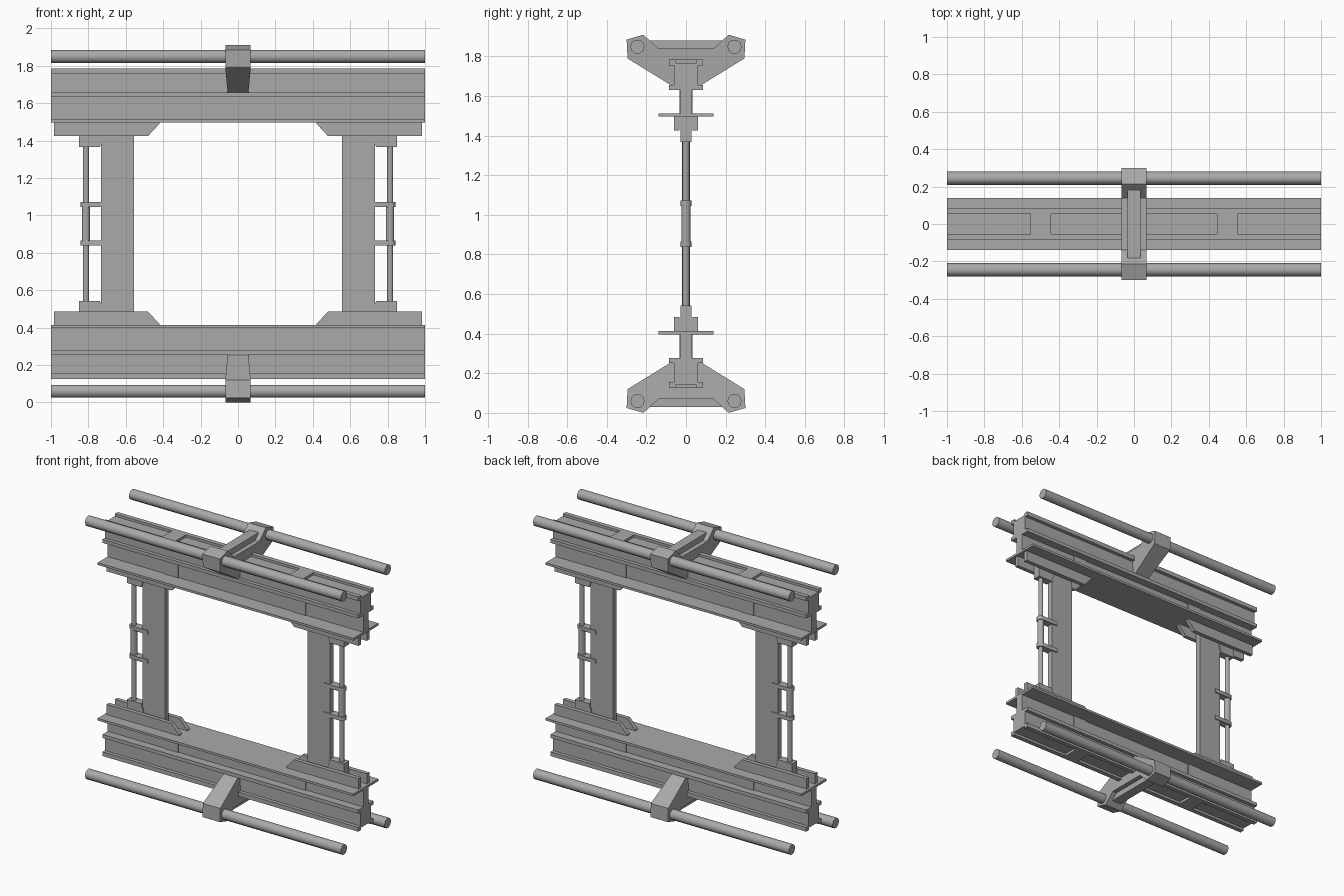
import bpy, bmesh, math
from mathutils import Matrix, Vector

cube = bpy.data.objects.get("Cube")
if cube:
    bpy.data.objects.remove(cube, do_unlink=True)

MID = 0.955  # height of the horizontal symmetry plane

steel = bpy.data.materials.new("grey_steel")
steel.use_nodes = True
GREY = (0.4, 0.4, 0.4, 1)
steel.diffuse_color = GREY
steel.node_tree.nodes["Principled BSDF"].inputs["Base Color"].default_value = GREY


def finish(name, bm, mirror="", smooth=False):
    """Make the object plus copies mirrored over each listed axis."""
    bmesh.ops.recalc_face_normals(bm, faces=bm.faces)
    copies = [("", bm)]
    words = {"x": ("left", "right"), "y": ("back", "front"), "z": ("upper", "lower")}
    for axis in mirror:
        doubled = []
        for label, src in copies:
            dup = src.copy()
            i = "xyz".index(axis)
            for v in dup.verts:
                v.co[i] = (2 * MID if axis == "z" else 0) - v.co[i]
            bmesh.ops.reverse_faces(dup, faces=dup.faces)
            doubled += [(label + words[axis][0] + "_", src), (label + words[axis][1] + "_", dup)]
        copies = doubled
    for label, part in copies:
        mesh = bpy.data.meshes.new(label + name)
        part.to_mesh(mesh)
        part.free()
        mesh.materials.append(steel)
        ob = bpy.data.objects.new(label + name, mesh)
        bpy.context.collection.objects.link(ob)
        if smooth:
            bpy.ops.object.select_all(action="DESELECT")
            bpy.context.view_layer.objects.active = ob
            ob.select_set(True)
            bpy.ops.object.shade_smooth_by_angle(angle=math.radians(50))


def prism(points, axis, a, b):
    """Extrude a 2D outline along an axis from a to b."""
    place = {"x": lambda u, v, d: (d, u, v),
             "y": lambda u, v, d: (u, d, v),
             "z": lambda u, v, d: (u, v, d)}[axis]
    bm = bmesh.new()
    face = bm.faces.new([bm.verts.new(place(u, v, a)) for u, v in points])
    ext = bmesh.ops.extrude_face_region(bm, geom=[face])
    verts = [g for g in ext["geom"] if isinstance(g, bmesh.types.BMVert)]
    bmesh.ops.translate(bm, verts=verts, vec=Vector(place(0, 0, b - a)))
    return bm


def box(x0, x1, y0, y1, z0, z1):
    return prism([(x0, y0), (x1, y0), (x1, y1), (x0, y1)], "z", z0, z1)


def cylinder(center, radius, length, axis, sides=10):
    bm = bmesh.new()
    bmesh.ops.create_cone(bm, cap_ends=True, segments=sides,
                          radius1=radius, radius2=radius, depth=length)
    turn = Matrix.Rotation(math.pi / 2, 4, "Y") if axis == "x" else Matrix()
    bmesh.ops.transform(bm, verts=bm.verts, matrix=Matrix.Translation(center) @ turn)
    return bm


def both_sides(half):
    return half + [(-u, v) for u, v in reversed(half)]


# Long beams: one rolled section with flange, web, box, ledges and top groove
section = both_sides([
    (0.14, 1.497), (0.14, 1.513), (0.028, 1.513), (0.028, 1.632),
    (0.085, 1.632), (0.085, 1.657), (0.06, 1.657), (0.06, 1.755),
    (0.085, 1.755), (0.085, 1.785), (0.053, 1.785), (0.053, 1.768)])
finish("beam", prism(section, "x", -1, 1), "z")

# Web stiffeners and the plates bridging the beam groove
finish("web_stiffener", box(0.445, 0.553, -0.034, 0.034, 1.513, 1.632), "xz")
finish("groove_plate", box(0.445, 0.553, -0.053, 0.053, 1.768, 1.785), "xz")

# Rails running beside the beams
finish("rail", cylinder((0, 0.245, 1.85), 0.036, 2, "x"), "yz", True)

# Central rail brackets, narrowing towards the beam
arm = both_sides([
    (0.06, 1.645), (0.295, 1.79), (0.3, 1.885), (0.215, 1.91), (0.14, 1.84)])
bracket = prism(arm, "x", -0.068, 0.068)
for v in bracket.verts:
    if v.co.z < 1.7:
        v.co.x *= 0.8
finish("rail_bracket", bracket, "z")
rib = both_sides([(0.13, 1.82), (0.165, 1.85), (0.19, 1.88)])
finish("bracket_rib", prism(rib, "x", -0.035, 0.035), "z")

# Upright columns
finish("column", box(0.557, 0.733, -0.02, 0.02, 2 * MID - 1.5, 1.5), "x")

# Pairs of gusset plates gripping the column ends
gusset = [(0.42, 1.498), (0.42, 1.49), (0.48, 1.425), (0.985, 1.425), (0.985, 1.498)]
finish("gusset", prism(gusset, "y", 0.032, 0.06), "xyz")

# Sockets for the tie rods
socket = [(0.72, 1.498), (0.72, 1.425), (0.738, 1.367), (0.85, 1.367), (0.85, 1.498)]
finish("rod_socket", prism(socket, "y", -0.028, 0.028), "xz")

# Tie rods with a thicker sleeve
finish("tie_rod", cylinder((0.813, 0, MID), 0.017, 0.9, "z"), "x", True)
finish("rod_sleeve", cylinder((0.813, 0, MID), 0.023, 0.2, "z"), "x", True)

# Clamps from column to tie rod, rounded around the rod
clamp = [(0.69, 0.027), (0.69, -0.027)]
for i in range(7):
    t = math.pi * (i / 6 - 0.5)
    clamp.append((0.815 + 0.027 * math.cos(t), 0.027 * math.sin(t)))
finish("rod_clamp", prism(clamp, "z", 1.044, 1.072), "xz", True)
